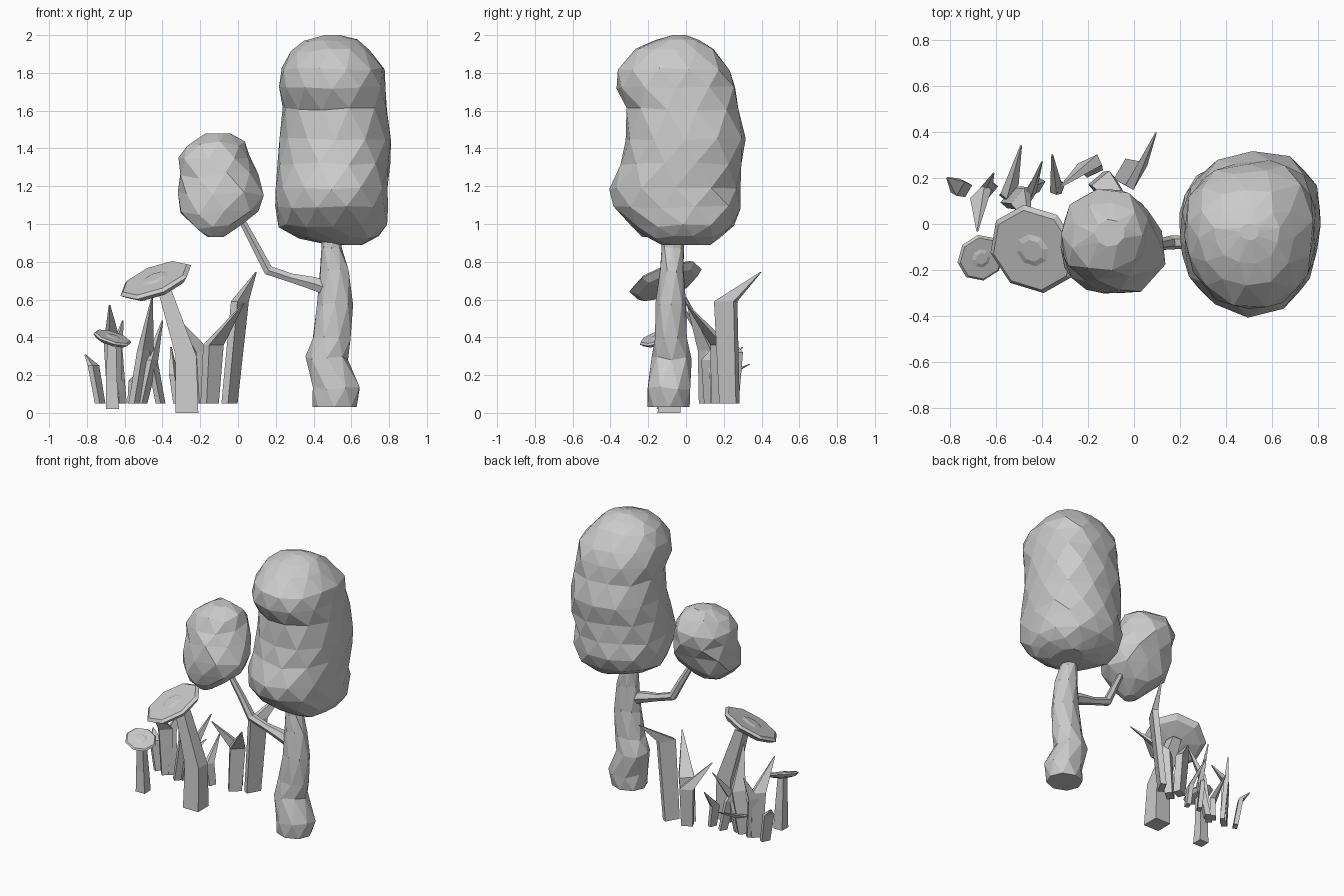
import bpy, bmesh, math, random
from mathutils import Vector

random.seed(4)
grey = bpy.data.materials.new("plain grey")
grey.diffuse_color = (0.6, 0.6, 0.6, 1)


def loft(name, rings, antiprism=False):
    """Skin equal-sized rings of points and cap both ends, flat shaded."""
    bm = bmesh.new()
    vs = [[bm.verts.new(p) for p in r] for r in rings]
    n = len(vs[0])
    for k, (a, b) in enumerate(zip(vs, vs[1:])):
        for i in range(n):
            j = (i + 1) % n
            if not antiprism:
                bm.faces.new((a[i], a[j], b[j], b[i]))
            elif k % 2 == 0:      # upper ring turned half a step forward
                bm.faces.new((a[i], a[j], b[i]))
                bm.faces.new((a[j], b[j], b[i]))
            else:
                bm.faces.new((a[i], b[j], b[i]))
                bm.faces.new((a[i], a[j], b[j]))
    bm.faces.new(vs[0][::-1])
    bm.faces.new(vs[-1])
    bmesh.ops.recalc_face_normals(bm, faces=bm.faces)
    me = bpy.data.meshes.new(name)
    bm.to_mesh(me)
    bm.free()
    me.materials.append(grey)
    ob = bpy.data.objects.new(name, me)
    bpy.context.collection.objects.link(ob)
    return ob


def lumpy(name, sections, n, power, jitter, skew=0):
    """Faceted body from sections (z, x0, x1, y0, y1); skew swells the back right corner."""
    rings = []
    for k, (z, x0, x1, y0, y1) in enumerate(sections):
        ring = []
        end = k in (0, len(sections) - 1)
        for i in range(n):
            a = 2 * math.pi * (i + 0.5 * (k % 2)) / n
            c, s = math.cos(a), math.sin(a)
            r = (abs(c) ** power + abs(s) ** power) ** (-1 / power)
            r *= 1.0 + random.uniform(-jitter, jitter) + skew * c * s * (c + s)
            dz = 0 if end else random.uniform(-jitter, jitter) * 0.4
            ring.append(((x0 + x1) / 2 + (x1 - x0) / 2 * r * c,
                         (y0 + y1) / 2 + (y1 - y0) / 2 * r * s, z + dz))
        rings.append(ring)
    return loft(name, rings, True)


def tube(name, pts, n=6):
    """Round tube through (x, y, z, radius) points."""
    rings = []
    P = [Vector(p[:3]) for p in pts]
    for k, p in enumerate(P):
        d = (P[min(k + 1, len(P) - 1)] - P[max(k - 1, 0)]).normalized()
        v = d.cross(Vector((0, 1, 0))).normalized()
        u = v.cross(d)
        rings.append([p + pts[k][3] * (math.cos(t) * u + math.sin(t) * v)
                      for t in [2 * math.pi * i / n for i in range(n)]])
    return loft(name, rings)


def box_path(name, pts, turn=0):
    """Four-sided stalk through (x, y, z, half width, half thickness), turned in degrees."""
    c, s = math.cos(math.radians(turn)), math.sin(math.radians(turn))
    return loft(name, [[(x + i * a * c - j * b * s, y + i * a * s + j * b * c, z)
                        for i, j in ((-1, -1), (1, -1), (1, 1), (-1, 1))]
                       for x, y, z, a, b in pts])


def cap(name, centre, normal, profile):
    """Tilted eight-sided mushroom cap from (radius, height) pairs."""
    q = Vector((0, 0, 1)).rotation_difference(Vector(normal).normalized())
    return loft(name, [[Vector(centre) + q @ Vector((r * math.cos(t), r * math.sin(t), h))
                        for t in [2 * math.pi * (i + 0.2) / 8 for i in range(8)]]
                       for r, h in profile])


# Tree trunk
lumpy("trunk", [
    (0.03, 0.39, 0.63, -0.20, 0.02), (0.13, 0.39, 0.65, -0.21, 0.03),
    (0.29, 0.36, 0.58, -0.18, 0.03), (0.40, 0.39, 0.60, -0.17, 0.01),
    (0.58, 0.42, 0.61, -0.16, 0.00), (0.75, 0.43, 0.59, -0.14, -0.01),
    (0.88, 0.44, 0.55, -0.13, -0.01), (0.98, 0.44, 0.55, -0.13, -0.01)], 8, 2.1, 0.03)

# Tall main foliage
lumpy("main_foliage", [
    (0.89, 0.48, 0.66, -0.13, 0.13), (0.93, 0.32, 0.745, -0.21, 0.18),
    (0.99, 0.22, 0.785, -0.28, 0.25), (1.09, 0.20, 0.79, -0.38, 0.29),
    (1.19, 0.20, 0.79, -0.40, 0.285), (1.32, 0.205, 0.805, -0.345, 0.285),
    (1.45, 0.22, 0.81, -0.32, 0.31), (1.61, 0.235, 0.79, -0.31, 0.27),
    (1.72, 0.215, 0.78, -0.37, 0.265), (1.82, 0.23, 0.775, -0.36, 0.23),
    (1.92, 0.28, 0.69, -0.27, 0.15), (1.97, 0.35, 0.63, -0.17, 0.07),
    (2.00, 0.46, 0.54, -0.07, 0.0)], 12, 2.4, 0.02, 0.09)

# Small side foliage
lumpy("side_foliage", [
    (0.93, -0.16, -0.08, -0.23, -0.14), (0.98, -0.24, 0.02, -0.28, -0.02),
    (1.06, -0.31, 0.10, -0.31, 0.06), (1.16, -0.33, 0.14, -0.31, 0.11),
    (1.26, -0.31, 0.11, -0.28, 0.14), (1.36, -0.32, 0.07, -0.24, 0.15),
    (1.43, -0.27, 0.03, -0.20, 0.10), (1.48, -0.17, -0.04, -0.10, 0.02)], 9, 2.2, 0.05)

# Branch to the side foliage
tube("branch", [(0.50, -0.08, 0.65, 0.045), (0.40, -0.08, 0.685, 0.04),
                (0.28, -0.08, 0.715, 0.027), (0.16, -0.08, 0.755, 0.03),
                (0.10, -0.09, 0.87, 0.025), (0.02, -0.11, 1.02, 0.02)])

# Mushrooms: square bent stems and flat caps with a low centre boss
box_path("large_mushroom_stem", [(-0.27, -0.09, 0, 0.06, 0.06), (-0.275, -0.08, 0.30, 0.055, 0.05),
                                 (-0.395, -0.07, 0.67, 0.035, 0.035)])
cap("large_mushroom_cap", (-0.437, -0.11, 0.705), (-0.4, -0.4, 1),
    [(0.06, -0.05), (0.17, -0.035), (0.205, -0.005), (0.185, 0.010),
     (0.075, 0.010), (0.05, 0.018)])
box_path("small_mushroom_stem", [(-0.665, -0.12, 0.02, 0.035, 0.035), (-0.67, -0.12, 0.17, 0.03, 0.03),
                                 (-0.668, -0.135, 0.39, 0.022, 0.022)])
cap("small_mushroom_cap", (-0.665, -0.147, 0.397), (0.3, -0.3, 1),
    [(0.03, -0.03), (0.085, -0.02), (0.105, -0.002), (0.095, 0.008),
     (0.042, 0.008), (0.026, 0.013)])

# Grass blades: base, bend, tip, half width, half thickness, turn
blades = [
    ((-0.045, 0.23), (0.01, 0.21, 0.59), (0.095, 0.395, 0.745), 0.06, 0.02, 60),
    ((-0.18, 0.24), (-0.19, 0.26, 0.32), (-0.32, 0.16, 0.50), 0.045, 0.025, 25),
    ((-0.15, 0.18), (-0.13, 0.18, 0.36), (0.03, 0.00, 0.58), 0.05, 0.025, 40),
    ((-0.32, 0.16), (-0.34, 0.16, 0.20), (-0.355, 0.30, 0.35), 0.03, 0.015, 70),
    ((-0.41, 0.17), (-0.45, 0.15, 0.26), (-0.48, 0.10, 0.38), 0.03, 0.015, 60),
    ((-0.54, 0.11), (-0.49, 0.11, 0.33), (-0.455, 0.00, 0.61), 0.045, 0.02, 50),
    ((-0.51, 0.13), (-0.455, 0.12, 0.28), (-0.40, 0.27, 0.49), 0.035, 0.018, 60),
    ((-0.55, 0.14), (-0.54, 0.15, 0.17), (-0.49, 0.34, 0.26), 0.04, 0.018, 50),
    ((-0.65, 0.13), (-0.665, 0.13, 0.37), (-0.68, -0.03, 0.57), 0.045, 0.02, 45),
    ((-0.73, 0.15), (-0.765, 0.16, 0.25), (-0.81, 0.20, 0.31), 0.035, 0.015, 60),
    ((-0.62, 0.15), (-0.645, 0.16, 0.33), (-0.61, 0.22, 0.49), 0.035, 0.015, 50),
]
for k, (b, m, t, w, h, turn) in enumerate(blades):
    box_path("grass_blade_%d" % (k + 1),
             [(*b, 0.05, w * 0.85, h), (*m, w, h), (*t, 0.003, 0.003)], turn)
